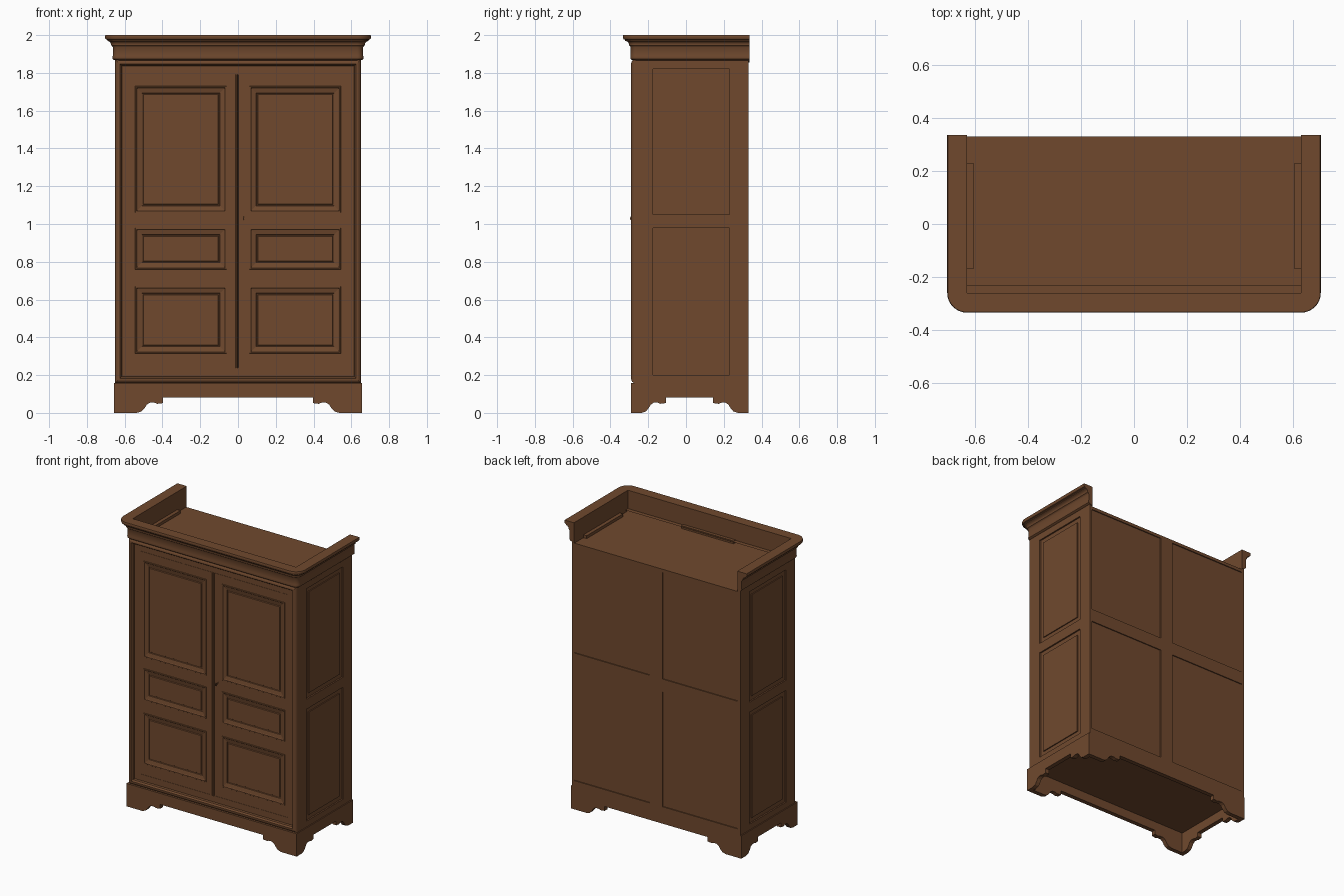
import bpy, bmesh, math

if "Cube" in bpy.data.objects:
    bpy.data.objects.remove(bpy.data.objects["Cube"])

wood = bpy.data.materials.new("brown_wood")
wood.diffuse_color = (0.16, 0.066, 0.027, 1)
wood.use_nodes = True
wood.node_tree.nodes["Principled BSDF"].inputs["Base Color"].default_value = wood.diffuse_color


def add(name, verts, faces, mirror=False, smooth=False, recalc=False):
    me = bpy.data.meshes.new(name)
    me.from_pydata(verts, [], faces)
    me.materials.append(wood)
    if recalc:
        bm = bmesh.new()
        bm.from_mesh(me)
        bmesh.ops.recalc_face_normals(bm, faces=bm.faces)
        bm.to_mesh(me)
        bm.free()
    ob = bpy.data.objects.new(name, me)
    bpy.context.collection.objects.link(ob)
    if mirror:
        m = ob.modifiers.new("mirror", 'MIRROR')
        m.use_mirror_merge = False
    if smooth:
        bpy.ops.object.select_all(action='DESELECT')
        ob.select_set(True)
        bpy.context.view_layer.objects.active = ob
        bpy.ops.object.shade_smooth_by_angle(angle=math.radians(35))
    return ob


def prism(name, pts, a, b, place, **kw):
    """Extrude a 2D outline from a to b; place(p, q, t) gives xyz."""
    n = len(pts)
    verts = [place(p, q, t) for t in (a, b) for p, q in pts]
    faces = [list(range(n)), list(range(n, 2 * n))]
    faces += [[i, (i + 1) % n, n + (i + 1) % n, n + i] for i in range(n)]
    return add(name, verts, faces, recalc=True, **kw)


def box(name, x0, x1, y0, y1, z0, z1, **kw):
    return prism(name, [(x0, y0), (x1, y0), (x1, y1), (x0, y1)], z0, z1,
                 lambda p, q, t: (p, q, t), **kw)


def panelled(name, us, vs, holes, steps, place, skirt=0.02, cap=True, **kw):
    """Flat face on a grid; hole cells become nested stepped rectangles."""
    verts, faces = [], []

    def quad(*ps):
        faces.append(list(range(len(verts), len(verts) + 4)))
        verts.extend(place(*p) for p in ps)

    def ring(u0, v0, u1, v1, i, d):
        return [(u0 + i, v0 + i, d), (u1 - i, v0 + i, d),
                (u1 - i, v1 - i, d), (u0 + i, v1 - i, d)]

    def bridge(a, b):
        for j in range(4):
            k = (j + 1) % 4
            quad(a[j], a[k], b[k], b[j])

    bridge(ring(us[0], vs[0], us[-1], vs[-1], 0, -skirt),
           ring(us[0], vs[0], us[-1], vs[-1], 0, steps[0][1]))
    for i in range(len(us) - 1):
        for j in range(len(vs) - 1):
            cell = (us[i], vs[j], us[i + 1], vs[j + 1])
            if (i, j) in holes:
                rings = [ring(*cell, *s) for s in steps]
                for a, b in zip(rings, rings[1:]):
                    bridge(a, b)
                if cap:
                    quad(*rings[-1])
            else:
                quad(*ring(*cell, 0, 0))
    return add(name, verts, faces, **kw)


# inner carcass and recessed top
box("carcass", -0.63, 0.63, -0.235, 0.312, 0.158, 1.85)
box("top_board", -0.64, 0.64, -0.27, 0.33, 1.84, 1.856)

# rounded outer frame, stepping back to the door frame
panelled("front_frame", [-0.65, 0.65], [0.157, 1.872], {(0, 0)},
         [(0, -0.020), (0.003, -0.011), (0.008, -0.005), (0.015, -0.001),
          (0.020, 0), (0.026, 0), (0.029, -0.008), (0.034, -0.012),
          (0.036, -0.028), (0.080, -0.028), (0.080, -0.034), (0.084, -0.034)],
         lambda u, v, d: (u, -0.29 - d, v), skirt=0.06, cap=False)

# doors, three moulded panels each
panelled("door", [0.002, 0.06, 0.545, 0.569],
         [0.238, 0.315, 0.67, 0.76, 0.98, 1.06, 1.73, 1.791],
         {(1, 1), (1, 3), (1, 5)},
         [(0, 0), (0.002, 0.003), (0.008, 0.003), (0.012, -0.001), (0.036, -0.006),
          (0.038, -0.012), (0.042, -0.012), (0.045, -0.007)],
         lambda u, v, d: (u, -0.262 - d, v), skirt=0.02, mirror=True)

# strip covering the joint between the doors
prism("door_strip", [(-0.014, -0.25), (-0.014, -0.265), (-0.010, -0.269),
                     (-0.004, -0.269), (0.0, -0.265), (0.0, -0.25)],
      0.238, 1.791, lambda p, q, t: (p, q, t))

# key: plate, shaft and bow
circle = [(math.cos(i * math.pi / 6), math.sin(i * math.pi / 6)) for i in range(12)]
prism("key_plate", [(0.03 + 0.005 * c, 1.025 + 0.015 * s) for c, s in circle],
      -0.265, -0.26, lambda p, q, t: (p, t, q))
prism("key_shaft", [(0.03 + 0.003 * c, 1.03 + 0.003 * s) for c, s in circle],
      -0.285, -0.26, lambda p, q, t: (p, t, q))
prism("key_bow", [(-0.288 + 0.009 * c, 1.03 + 0.010 * s) for c, s in circle],
      0.0285, 0.0315, lambda p, q, t: (t, p, q))

# side faces with two raised panels
panelled("side_face", [-0.27, -0.175, 0.23, 0.33],
         [0.15, 0.20, 0.98, 1.05, 1.82, 1.872], {(1, 1), (1, 3)},
         [(0, 0), (0, -0.010), (0.032, -0.010), (0.032, -0.003)],
         lambda u, v, d: (0.65 + d, u, v), mirror=True)

# back with four recessed panels
panelled("back_face", [-0.65, -0.635, -0.05, 0.05, 0.635, 0.65],
         [0.12, 0.20, 1.0, 1.09, 1.835, 1.856],
         {(1, 1), (3, 1), (1, 3), (3, 3)}, [(0, 0), (0, -0.007)],
         lambda u, v, d: (-u, 0.33 + d, v))


# bracket-foot plinth boards
def foot_outline(a, b, flat, step):
    w = step - flat
    curve = [(flat, 0), (flat + 0.18 * w, 0.008), (flat + 0.29 * w, 0.024),
             (flat + 0.38 * w, 0.044), (flat + 0.5 * w, 0.054),
             (flat + 0.66 * w, 0.054), (flat + 0.78 * w, 0.048),
             (step, 0.052), (step, 0.082)]
    left = [(a, 0)] + [(a + p, q) for p, q in curve]
    right = [(b - p, q) for p, q in reversed(curve)] + [(b, 0)]
    return left + right + [(b, 0.159), (a, 0.159)]


wide = foot_outline(-0.656, 0.656, 0.12, 0.26)
prism("plinth_front", wide, -0.292, -0.262, lambda p, q, t: (p, t, q))
prism("plinth_back", wide, 0.30, 0.33, lambda p, q, t: (p, t, q))
prism("plinth_side", foot_outline(-0.291, 0.329, 0.055, 0.185), 0.627, 0.657,
      lambda p, q, t: (t, p, q), mirror=True)
box("bottom_board", -0.64, 0.64, -0.275, 0.31, 0.145, 0.158)

# cornice: profile swept round three sides with rounded corners
profile = [(0.0, 1.856), (0.018, 1.866), (0.026, 1.868), (0.033, 1.874), (0.035, 1.882),
           (0.033, 1.890), (0.033, 1.936),
           (0.037, 1.943), (0.042, 1.946), (0.042, 1.953), (0.045, 1.960),
           (0.052, 1.966), (0.062, 1.970), (0.062, 1.975), (0.070, 1.978),
           (0.074, 1.985), (0.074, 1.994), (0.072, 2.0), (0.0, 2.0)]
path = [(0.63, 0.335, 0)]
path += [(0.63, -0.26, -i * math.pi / 16) for i in range(9)]
path += [(-0.63, -0.26, -math.pi / 2 - i * math.pi / 16) for i in range(9)]
path += [(-0.63, 0.335, -math.pi)]
n = len(profile)
verts = [(x + o * math.cos(a), y + o * math.sin(a), z)
         for x, y, a in path for o, z in profile]
faces = [[k * n + i, k * n + (i + 1) % n, (k + 1) * n + (i + 1) % n, (k + 1) * n + i]
         for k in range(len(path) - 1) for i in range(n)]
faces += [list(range(n)), list(range(len(verts) - n, len(verts)))]
add("cornice", verts, faces, smooth=True, recalc=True)

# glue blocks behind the cornice
box("front_block", -0.2, 0.2, -0.262, -0.238, 1.85, 1.876)
box("side_block", 0.605, 0.632, -0.17, 0.23, 1.85, 1.876, mirror=True)
